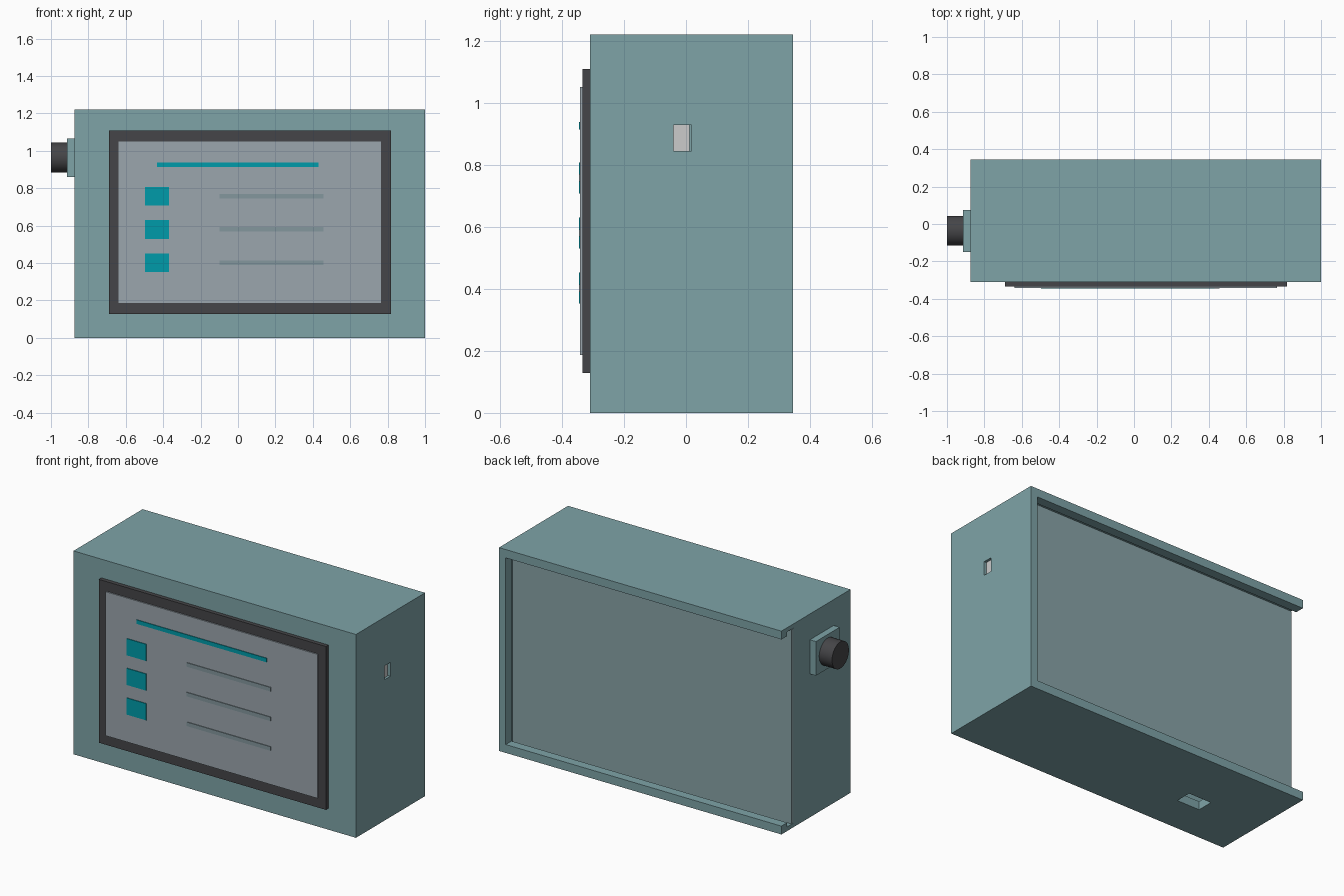
import bpy, bmesh, math
from mathutils import Matrix

if "Cube" in bpy.data.objects:
    bpy.data.objects.remove(bpy.data.objects["Cube"])


def mat(name, rgb):
    m = bpy.data.materials.new(name)
    m.diffuse_color = (*rgb, 1)
    m.use_nodes = True
    m.node_tree.nodes["Principled BSDF"].inputs["Base Color"].default_value = m.diffuse_color
    return m


TEAL = mat("teal_shell", (0.21, 0.37, 0.39))
LID = mat("lid_grey_teal", (0.25, 0.37, 0.39))
DARK = mat("dark_plastic", (0.06, 0.06, 0.065))
GLASS = mat("screen_grey", (0.33, 0.38, 0.42))
ACCENT = mat("accent_cyan", (0.0, 0.33, 0.4))
LINE = mat("line_grey", (0.23, 0.31, 0.34))


def box(name, x, y, z, material=None):
    """Box from (min, max) pairs."""
    bm = bmesh.new()
    bmesh.ops.create_cube(bm, size=1)
    for v in bm.verts:
        v.co = [r[0] if c < 0 else r[1] for c, r in zip(v.co, (x, y, z))]
    me = bpy.data.meshes.new(name)
    bm.to_mesh(me)
    bm.free()
    ob = bpy.data.objects.new(name, me)
    bpy.context.collection.objects.link(ob)
    if material:
        me.materials.append(material)
    return ob


def cut(target, x, y, z):
    """Subtract a box from the target and discard the cutter."""
    cutter = box("cutter", x, y, z)
    cutter.hide_render = True
    mod = target.modifiers.new("cut", 'BOOLEAN')
    mod.operation = 'DIFFERENCE'
    mod.solver = 'EXACT'
    mod.object = cutter
    bpy.context.view_layer.objects.active = target
    bpy.ops.object.modifier_apply(modifier=mod.name)
    bpy.data.objects.remove(cutter)


# Hollow shell with a sliding-lid groove open at the left end
shell = box("shell", (-0.875, 1.0), (-0.31, 0.345), (0, 1.22), TEAL)
cut(shell, (-0.83, 0.955), (-0.27, 0.26), (0.05, 1.17))    # cavity
cut(shell, (-0.95, 0.98), (0.23, 0.29), (0.025, 1.195))    # lid groove
cut(shell, (-0.95, 0.955), (0.27, 0.40), (0.05, 1.17))     # rear opening
cut(shell, (0.90, 1.05), (-0.04, 0.017), (0.845, 0.928))   # side port
cut(shell, (-0.52, -0.37), (-0.085, 0.012), (-0.1, 0.10))  # bottom slot

# Sliding lid and port insert
box("sliding_lid", (-0.875, 0.975), (0.23, 0.25), (0.027, 1.193), LID)
box("port_insert", (0.94, 0.985), (-0.04, 0.012), (0.845, 0.928))

# Screen with bezel
bezel = box("bezel", (-0.69, 0.817), (-0.334, -0.31), (0.128, 1.108), DARK)
box("screen", (-0.64, 0.765), (-0.341, -0.33), (0.186, 1.05), GLASS)

# Raised display graphics: title bar plus three icon-and-line rows
box("title_bar", (-0.432, 0.43), (-0.345, -0.34), (0.914, 0.938), ACCENT)
for i in range(3):
    z = 0.758 - 0.178 * i
    box(f"icon_{i + 1}", (-0.497, -0.368), (-0.345, -0.34),
        (z - 0.05, z + 0.05), ACCENT)
    box(f"text_line_{i + 1}", (-0.1, 0.457), (-0.345, -0.34),
        (z - 0.012, z + 0.012), LINE)

# Knob on its mounting plate
box("knob_plate", (-0.915, -0.875), (-0.15, 0.075), (0.86, 1.065), TEAL)
bpy.ops.mesh.primitive_cylinder_add(
    vertices=48, radius=0.08, depth=0.085,
    location=(-0.9575, -0.036, 0.964), rotation=(0, math.pi / 2, 0))
knob = bpy.context.object
knob.name = "knob"
knob.data.materials.append(DARK)
bpy.ops.object.shade_smooth_by_angle()
